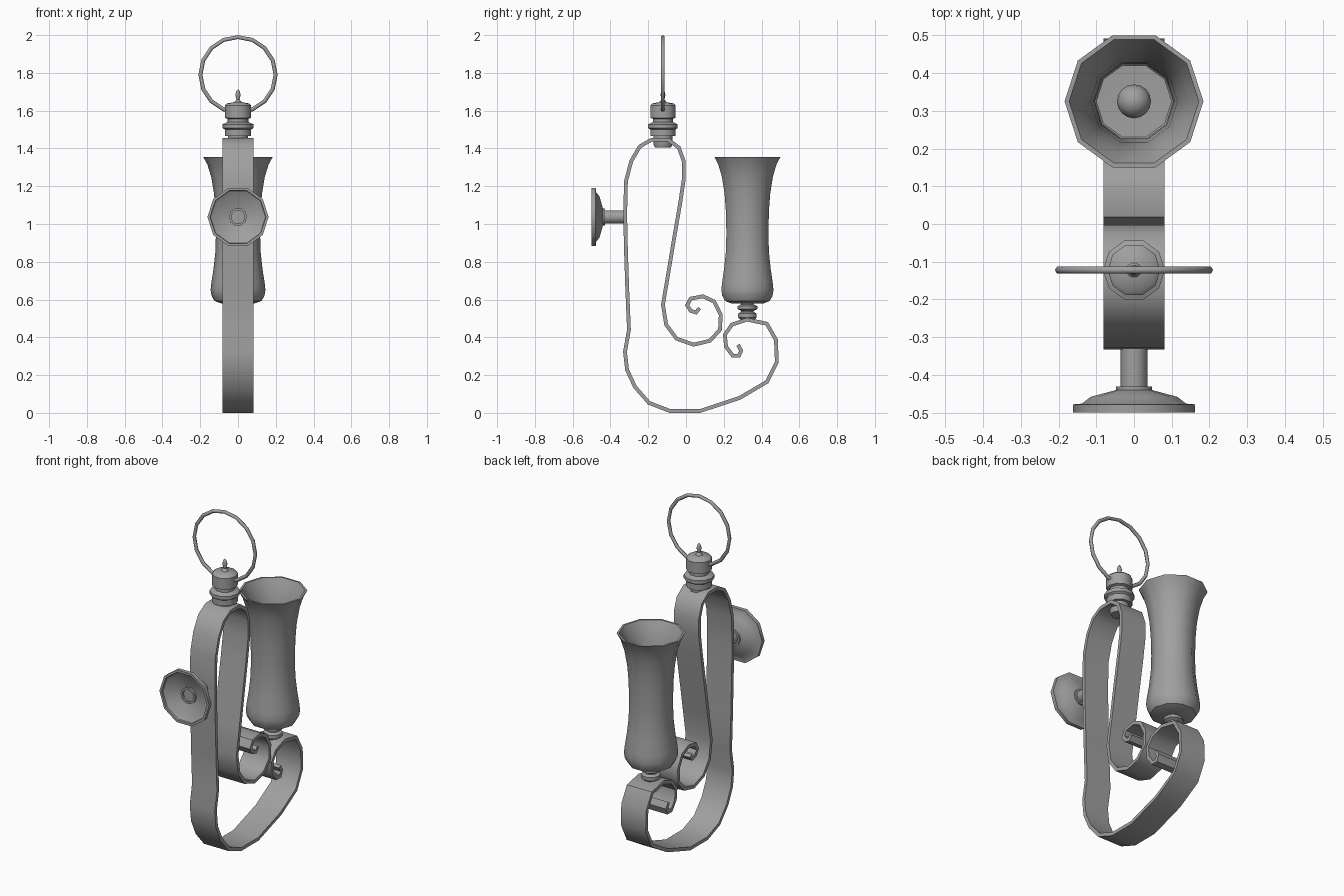
import bpy, bmesh, math
from mathutils import Matrix

if "Cube" in bpy.data.objects:
    bpy.data.objects.remove(bpy.data.objects["Cube"])

iron = bpy.data.materials.new("dark_grey_metal")
iron.diffuse_color = (.35, .35, .35, 1)
iron.use_nodes = True
iron.node_tree.nodes["Principled BSDF"].inputs["Base Color"].default_value = iron.diffuse_color


def smooth(ob, angle=40):
    bpy.ops.object.select_all(action='DESELECT')
    ob.select_set(True)
    bpy.context.view_layer.objects.active = ob
    bpy.ops.object.shade_smooth_by_angle(angle=math.radians(angle))


def make(name, verts, faces):
    me = bpy.data.meshes.new(name)
    me.from_pydata(verts, [], faces)
    me.materials.append(iron)
    bm = bmesh.new()
    bm.from_mesh(me)
    bmesh.ops.recalc_face_normals(bm, faces=bm.faces)
    bm.to_mesh(me)
    bm.free()
    ob = bpy.data.objects.new(name, me)
    bpy.context.collection.objects.link(ob)
    smooth(ob)
    return ob


def lathe(name, profile, origin, along_y=False, n=10):
    """Revolve (radius, height) points; radius 0 becomes a pole."""
    verts, rings, faces = [], [], []
    for r, h in profile:
        k = 1 if r == 0 else n
        rings.append([len(verts) + i for i in range(k)])
        for i in range(k):
            a = 2 * math.pi * i / n
            verts.append((r * math.cos(a), r * math.sin(a), h))
    for a, b in zip(rings, rings[1:]):
        for i in range(n):
            j = (i + 1) % n
            q = [a[i % len(a)], a[j % len(a)], b[j % len(b)], b[i % len(b)]]
            faces.append(list(dict.fromkeys(q)))
    ob = make(name, verts, faces)
    rot = Matrix.Rotation(-math.pi / 2, 4, 'X') if along_y else Matrix()
    ob.data.transform(Matrix.Translation(origin) @ rot)
    return ob


# Scrolled strap: one flat band following a side-view path (y, z)
path = [(.072, .555), (.053, .532), (.025, .54), (.006, .57), (.025, .605),
        (.09, .617), (.148, .59), (.184, .52), (.18, .44), (.127, .382),
        (.04, .361), (-.05, .393), (-.105, .467), (-.122, .573), (-.095, .732),
        (-.064, .918), (-.032, 1.103), (-.012, 1.236), (-.012, 1.332),
        (-.038, 1.405), (-.095, 1.446), (-.183, 1.446), (-.245, 1.41),
        (-.29, 1.332), (-.318, 1.225), (-.322, 1.05), (-.318, .865),
        (-.311, .653), (-.302, .44), (-.323, .324), (-.312, .228),
        (-.27, .138), (-.196, .053), (-.085, .01), (.074, .01), (.285, .08),
        (.428, .164), (.481, .27), (.476, .387), (.428, .472), (.322, .494),
        (.243, .467), (.206, .414), (.212, .35), (.248, .302), (.28, .302),
        (.292, .33), (.275, .36)]
verts = [(x, y, z) for y, z in path for x in (-.081, .081)]
faces = [(2 * i, 2 * i + 1, 2 * i + 3, 2 * i + 2) for i in range(len(path) - 1)]
strap = make("scroll_strap", verts, faces)
sol = strap.modifiers.new("thickness", 'SOLIDIFY')
sol.thickness, sol.offset, sol.use_even_offset = .02, 0, True
bpy.ops.object.modifier_apply(modifier=sol.name)
smooth(strap, 75)

# Turned cap with finial at the top of the strap
cap = lathe("top_cap", [(0, 1.405), (.045, 1.405), (.052, 1.42), (.052, 1.465),
                        (.07, 1.465), (.07, 1.5), (.082, 1.508), (.082, 1.528),
                        (.055, 1.54), (.055, 1.557), (.07, 1.562), (.07, 1.628),
                        (.06, 1.638), (.02, 1.645), (.008, 1.66), (.014, 1.685),
                        (.008, 1.705), (0, 1.715)], (0, -.122, 0))
smooth(cap, 60)

# Hanging ring
bpy.ops.mesh.primitive_torus_add(major_segments=16, minor_segments=6,
                                 major_radius=.199, minor_radius=.0105,
                                 location=(0, -.122, 1.7905),
                                 rotation=(math.pi / 2, 0, 0))
ring = bpy.context.object
ring.name = "hanging_ring"
ring.data.materials.append(iron)
smooth(ring, 65)

# Flared hollow cup
cup = lathe("flared_cup", [(0, .58), (.09, .58), (.125, .593), (.14, .62),
                           (.145, .65), (.141, .69), (.13, .76), (.12, .85),
                           (.117, .95), (.12, 1.07), (.127, 1.16), (.142, 1.25),
                           (.162, 1.315), (.184, 1.355), (.172, 1.355),
                           (.15, 1.31), (.13, 1.25), (.115, 1.16), (.107, 1.05),
                           (.104, .95), (.108, .85), (.118, .76), (.13, .69),
                           (.132, .64), (.1, .6), (0, .595)], (0, .325, 0))
smooth(cup, 50)

# Beaded stem below the cup, and the round nut inside it
lathe("cup_stem", [(0, .49), (.035, .49), (.052, .505), (.052, .525), (.035, .535),
                   (.035, .54), (.055, .55), (.055, .565), (.035, .575),
                   (.035, .59), (0, .59)], (0, .325, 0))
lathe("cup_nut", [(.045 * math.sin(math.pi * i / 8) if 0 < i < 8 else 0,
                   .635 - .045 * math.cos(math.pi * i / 8)) for i in range(9)],
      (0, .325, 0), n=16)

# Hollow wall rose, and its rod with a stepped collar
lathe("wall_rose", [(.04, -.452), (.12, -.474), (.146, -.49), (.148, -.5),
                    (.162, -.5), (.162, -.478), (.138, -.476), (.115, -.458),
                    (.048, -.44), (.04, -.452)],
      (0, 0, 1.037), True)
lathe("wall_rod", [(0, -.455), (.036, -.455), (.036, -.466), (.048, -.466),
                   (.048, -.43), (.036, -.43), (.036, -.322), (0, -.322)],
      (0, 0, 1.037), True)
